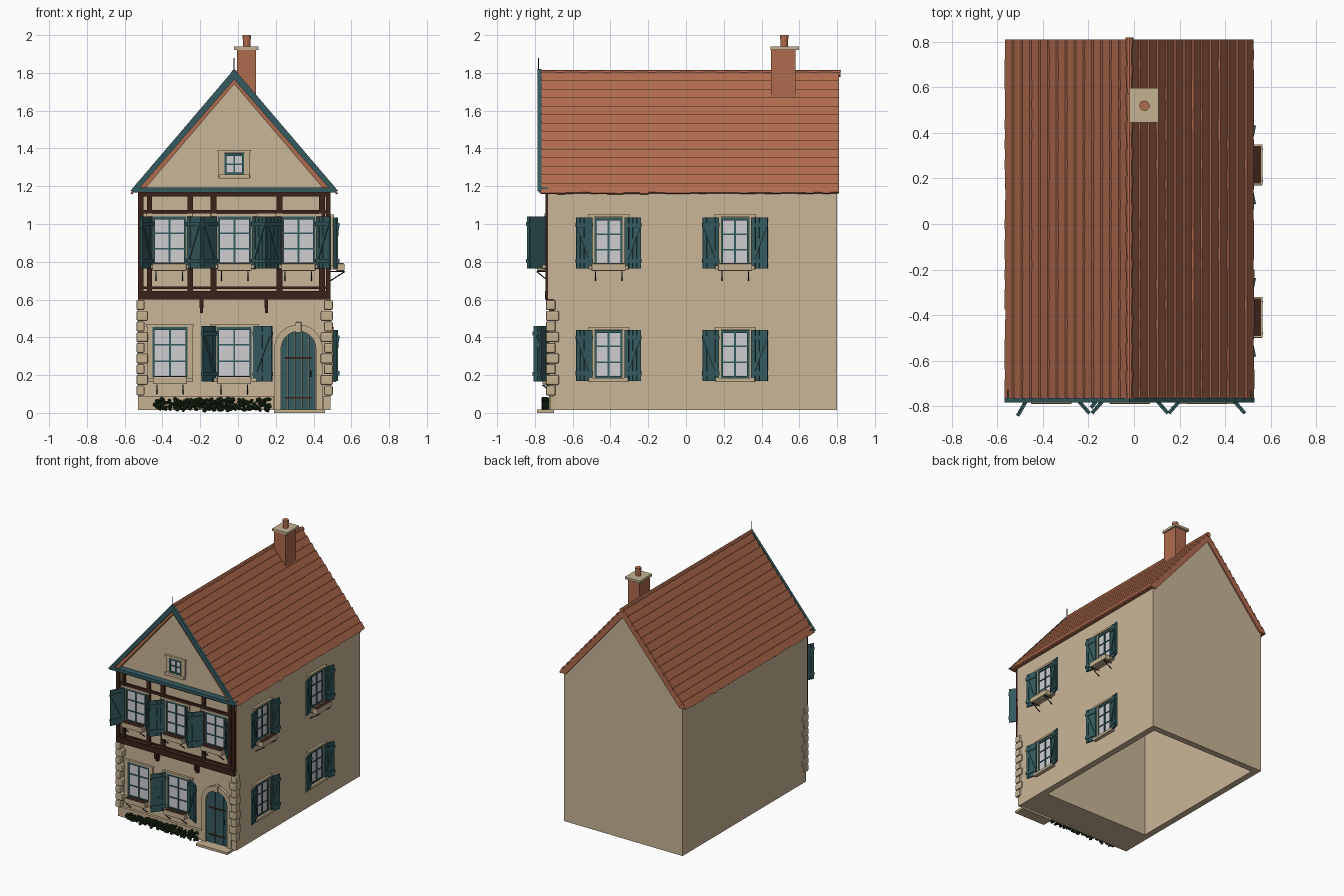
import bpy, bmesh, math, random
from mathutils import Matrix, Vector

random.seed(4)
if "Cube" in bpy.data.objects:
    bpy.data.objects.remove(bpy.data.objects["Cube"])


def material(name, r, g, b):
    m = bpy.data.materials.new(name)
    m.use_nodes = True
    m.diffuse_color = (r, g, b, 1)
    m.node_tree.nodes["Principled BSDF"].inputs["Base Color"].default_value = (r, g, b, 1)
    return m


PLASTER = material("cream plaster", .59, .47, .31)
STONE = material("tan stone", .56, .44, .28)
TILE = material("terracotta", .43, .145, .075)
TEAL = material("teal paint", .035, .105, .115)
WOOD = material("dark timber", .045, .016, .010)
GLASS = material("pale glass", .62, .62, .64)
IRON = material("black iron", .012, .012, .012)
LEAF = material("hedge green", .013, .032, .010)
FLAT = Matrix.Identity(4)
CX = -.02                      # centre line of the house
HALF = .51                     # half width of the walls
UPPER, LOWER = -.73, -.70      # front planes of the two storeys


def finish(name, bm, mat, bevel=0):
    bmesh.ops.recalc_face_normals(bm, faces=bm.faces)
    mesh = bpy.data.meshes.new(name)
    bm.to_mesh(mesh)
    bm.free()
    mesh.materials.append(mat)
    ob = bpy.data.objects.new(name, mesh)
    bpy.context.collection.objects.link(ob)
    if bevel:
        mod = ob.modifiers.new("soft edges", 'BEVEL')
        mod.width, mod.segments = bevel, 2
    return ob


def add_box(bm, m, x0, x1, y0, y1, z0, z1):
    mid = Vector((x0 + x1, y0 + y1, z0 + z1)) / 2
    size = Matrix.Diagonal((abs(x1 - x0), abs(y1 - y0), abs(z1 - z0), 1))
    bmesh.ops.create_cube(bm, size=1, matrix=m @ Matrix.Translation(mid) @ size)


def boxes(name, mat, specs, frame=FLAT, bevel=0):
    bm = bmesh.new()
    for s in specs:
        add_box(bm, frame, *s)
    return finish(name, bm, mat, bevel)


def prism(name, mat, outline, y0, y1):
    bm = bmesh.new()
    face = bm.faces.new([bm.verts.new((x, y0, z)) for x, z in outline])
    new = bmesh.ops.extrude_face_region(bm, geom=[face])["geom"]
    bmesh.ops.translate(bm, vec=(0, y1 - y0, 0),
                        verts=[v for v in new if isinstance(v, bmesh.types.BMVert)])
    return finish(name, bm, mat)


def rods(name, mat, pairs, radius, frame=FLAT, sides=6, top=None):
    bm = bmesh.new()
    for a, b in pairs:
        a, b = Vector(a), Vector(b)
        turn = (b - a).to_track_quat('Z', 'Y').to_matrix().to_4x4()
        bmesh.ops.create_cone(bm, cap_ends=True, segments=sides, radius1=radius,
                              radius2=top or radius, depth=(b - a).length,
                              matrix=frame @ Matrix.Translation((a + b) / 2) @ turn)
    return finish(name, bm, mat)


# Walls: open underneath, with a thick front wall
L, R = CX - HALF, CX + HALF
boxes("house_walls", PLASTER, [
    (L, L + .05, UPPER + .04, .80, .015, 1.1), (R - .05, R, UPPER + .04, .80, .015, 1.1),
    (L, R, .75, .80, .015, 1.1), (L, R, LOWER, -.45, .015, .6), (L, R, UPPER, -.45, .6, 1.1)])
prism("gable_block", PLASTER, [(L, 1.1), (R, 1.1), (R, 1.17), (CX, 1.765), (L, 1.17)], UPPER, .80)
boxes("plinth", STONE, [(L, .19, LOWER - .02, LOWER + .02, .015, .09),
                        (.45, R, LOWER - .02, LOWER + .02, .015, .09)])
boxes("door_step", STONE, [(.19, .46, -.79, LOWER, 0, .018)])

# Roof slabs with overlapping courses of tiles
RUN, DROP, TOP = .545, .635, 1.80
slope = math.atan2(DROP, RUN)
length = math.hypot(DROP, RUN)
ROWS, COLS, Y0, Y1 = 14, 36, -.77, .81
for s, side in ((-1, "right"), (1, "left")):
    prism(side + "_roof_slab", TILE, [(CX, TOP - .005), (CX + s * .538, 1.168),
                                     (CX + s * .49, 1.165), (CX, 1.74)], Y0, Y1)
    bm = bmesh.new()
    down = Matrix.Translation((CX, 0, TOP)) @ (Matrix.Rotation(slope, 4, 'Y') if s > 0
                                               else Matrix.Rotation(math.pi - slope, 4, 'Y'))
    step, w = length / ROWS, (Y1 - Y0) / COLS
    for r in range(ROWS):
        tilt = Matrix.Translation((r * step, 0, 0)) @ Matrix.Rotation(s * .16, 4, 'Y')
        for c in range(COLS):
            reach = step + random.uniform(-.004, .004)
            add_box(bm, down @ tilt, 0, reach, Y0 + c * w, Y0 + (c + 1) * w, 0, s * .012)
    finish(side + "_roof_tiles", bm, TILE)
    # Painted boards along the front gable edge
    prism(side + "_barge_board", TEAL, [(CX, 1.82), (CX + s * .55, 1.175),
                                       (CX + s * .515, 1.175), (CX, 1.765)], -.785, -.765)
ridge = [((CX, y, 1.80), (CX, y + .125, 1.797)) for y in [Y0 + i * .122 for i in range(13)]]
rods("ridge_tiles", TILE, ridge, .016, sides=10, top=.018)
boxes("gable_beam", TEAL, [(CX - .535, CX + .535, -.78, UPPER, 1.168, 1.192)])
rods("gable_finial", IRON, [((CX, -.78, 1.79), (CX, -.78, 1.88))], .003)

# Chimney
boxes("chimney_stack", TILE, [(-.005, .095, .45, .58, 1.5, 1.925)])
boxes("chimney_cap", STONE, [(-.02, .108, .447, .597, 1.922, 1.94)])
rods("chimney_pot", TILE, [((.046, .52, 1.94), (.046, .52, 1.985))], .019, sides=12)
rods("chimney_pot_rim", TILE, [((.046, .52, 1.98), (.046, .52, 2.0))], .023, sides=12)

# Timber framing on the upper storey
posts = [(-.515, .015), (-.468, .013), (-.253, .015), (-.13, .016),
         (.22, .016), (.445, .015), (.478, .012)]
timber = [(x - w, x + w, UPPER - .013, UPPER + .01, .63, 1.17) for x, w in posts]
timber += [(L, R, UPPER - .016, UPPER + .03, .60, .645), (L, R, UPPER - .010, UPPER, 1.055, 1.075),
           (L, R, UPPER - .013, UPPER, 1.145, 1.168), (L, R, UPPER - .010, UPPER, .655, .67)]
boxes("timber_frame", WOOD, timber)
for i, x in enumerate((-.193, .15)):
    boxes(f"jetty_bracket_{i}", WOOD, [(x - .01, x + .01, UPPER - .012, LOWER, .555, .605),
                                      (x - .008, x + .008, UPPER + .005, LOWER, .53, .56)])

# Corner stones on the ground storey
quoins = []
for i in range(9):
    z, long = .092 + i * .0565, .018 * (i % 2)
    quoins += [(L - .008, L + .035 + long, -.742, -.69 + long, z, z + .053),
               (R - .035 - long, R + .012, -.742, -.69 + long, z, z + .053)]
boxes("corner_stones", STONE, quoins, bevel=.008)


def window(name, frame, w, z0, z1, rows=3, sill=True):
    h, t = w / 2, .011
    boxes(name + "_surround", STONE, [
        (-h - .03, -h, -.012, 0, z0, z1 + .018), (h, h + .03, -.012, 0, z0, z1 + .018),
        (-h - .035, h + .035, -.018, 0, z1 + .006, z1 + .02)], frame)
    boxes(name + "_glass", GLASS, [(-h, h, -.004, 0, z0, z1)], frame)
    bars = [(-h, -h + t, -.012, 0, z0, z1), (h - t, h, -.012, 0, z0, z1), (-.005, .005, -.010, 0, z0, z1),
            (-h, h, -.012, 0, z0, z0 + t), (-h, h, -.012, 0, z1 - t, z1 + .004)]
    for r in range(1, rows):
        z = z0 + (z1 - z0) * r / rows
        bars.append((-h, h, -.009, 0, z - .004, z + .004))
    boxes(name + "_bars", TEAL, bars, frame)
    if sill:
        boxes(name + "_sill", STONE, [(-h - .03, h + .03, -.03, 0, z0 - .022, z0)], frame, .004)


def planter(name, frame, z, depth):
    h = .09
    boxes(name, STONE, [(-h, h, -depth, -depth + .045, z - .038, z)], frame, .004)
    boxes(name + "_soil", WOOD, [(-h + .008, h - .008, -depth + .006, -depth + .04, z, z + .003)], frame)
    iron = []
    for x in (-.07, .07):
        iron += [((x, 0, z - .042), (x, -depth, z - .042)), ((x, 0, z - .09), (x, -depth, z - .042))]
    rods(name + "_brackets", IRON, iron, .003, frame)


def shutter(name, frame, x, side, z0, z1, w, degrees):
    m = frame @ Matrix.Translation((x, -.012, 0)) @ Matrix.Rotation(-side * math.radians(degrees), 4, 'Z')
    plank = w / 4
    parts = [(side * i * plank, side * ((i + 1) * plank - .002), -.010, 0, z0, z1) for i in range(4)]
    for z in (z0 + .04, z1 - .04):
        parts.append((0, side * w, -.016, 0, z - .011, z + .011))
    bm = bmesh.new()
    for p in parts:
        add_box(bm, m, *p)
    # Diagonal brace
    rise = z1 - z0 - .09
    lean = Matrix.Translation((side * w / 2, 0, (z0 + z1) / 2)) @ Matrix.Rotation(
        side * math.atan2(w * .75, rise), 4, 'Y')
    half = math.hypot(w * .75, rise) / 2
    add_box(bm, m @ lean, -.008, .008, -.015, 0, -half, half)
    finish(name, bm, TEAL)


def pair(name, frame, w, z0, z1, size, angles):
    for side, label, deg in ((-1, "shutter_a", angles[0]), (1, "shutter_b", angles[1])):
        shutter(f"{name}_{label}", frame, side * (w / 2 + .012), side, z0, z1, size, deg)


# Front windows
for i, x in enumerate((-.363, -.018, .32)):
    f = Matrix.Translation((x, UPPER, 0))
    window(f"upper_front_window_{i}", f, .175, .785, 1.035)
    pair(f"upper_front_window_{i}", f, .175, .765, 1.04, .112, (60 if i == 0 else 49, 49))
    planter(f"upper_front_planter_{i}", f, .79, .06)
for i, x in enumerate((-.36, -.02)):
    f = Matrix.Translation((x, LOWER, 0))
    window(f"lower_front_window_{i}", f, .185, .185, .45)
    planter(f"lower_front_planter_{i}", f, .19, .06)
pair("lower_front_window", f, .185, .165, .46, .115, (52, 30))
window("gable_window", Matrix.Translation((CX, UPPER, 0)), .105, 1.262, 1.372, 2)

# Windows on the left wall
for i, y in enumerate((-.41, .26)):
    f = Matrix.Translation((R, y, 0)) @ Matrix.Rotation(math.pi / 2, 4, 'Z')
    for level, z in (("upper", .78), ("lower", .185)):
        name = f"{level}_side_window_{i}"
        window(name, f, .15, z, z + .25)
        pair(name, f, .15, z - .015, z + .255, .09, (12, 12))
    planter(f"side_planter_{i}", f, .79, .075)

# Arched plank door with stone surround
DX, SPRING = .32, .34


def arch(radius, n=16):
    return [(DX + radius * math.cos(a), SPRING + radius * math.sin(a))
            for a in (math.pi * k / n for k in range(n + 1))]


outer, inner = arch(.128), arch(.092)
prism("door_surround", STONE, [(DX + .128, .015)] + outer + [(DX - .128, .015), (DX - .092, .015)]
      + inner[::-1] + [(DX + .092, .015)], LOWER - .025, LOWER + .01)
boxes("door_keystone", STONE, [(DX - .016, DX + .016, LOWER - .032, LOWER, .425, .48)], bevel=.004)
for i in range(5):
    a = DX - .092 + i * .0368
    xs = [a + .0346 * k / 4 for k in range(5)]
    crown = [(x, SPRING + math.sqrt(max(0, .092 ** 2 - (x - DX) ** 2))) for x in xs]
    prism(f"door_plank_{i}", TEAL, [(xs[-1], .018), (xs[0], .018)] + crown, LOWER - .01, LOWER)
boxes("door_straps", WOOD, [(DX - .075, DX + .075, LOWER - .014, LOWER, z, z + .01) for z in (.075, .285)])
rods("door_handle", IRON, [((DX + .065, LOWER - .02, .19), (DX + .065, LOWER - .02, .225))], .005)

# Hedge under the ground storey windows
bm = bmesh.new()
for i in range(260):
    spot = Vector((random.uniform(-.44, .17), random.uniform(-.755, -.725), random.uniform(.014, .074)))
    spin = Matrix.Rotation(random.uniform(0, 6), 4, 'X')
    bmesh.ops.create_icosphere(bm, subdivisions=1, radius=random.uniform(.008, .014),
                               matrix=Matrix.Translation(spot) @ spin)
finish("hedge", bm, LEAF)
